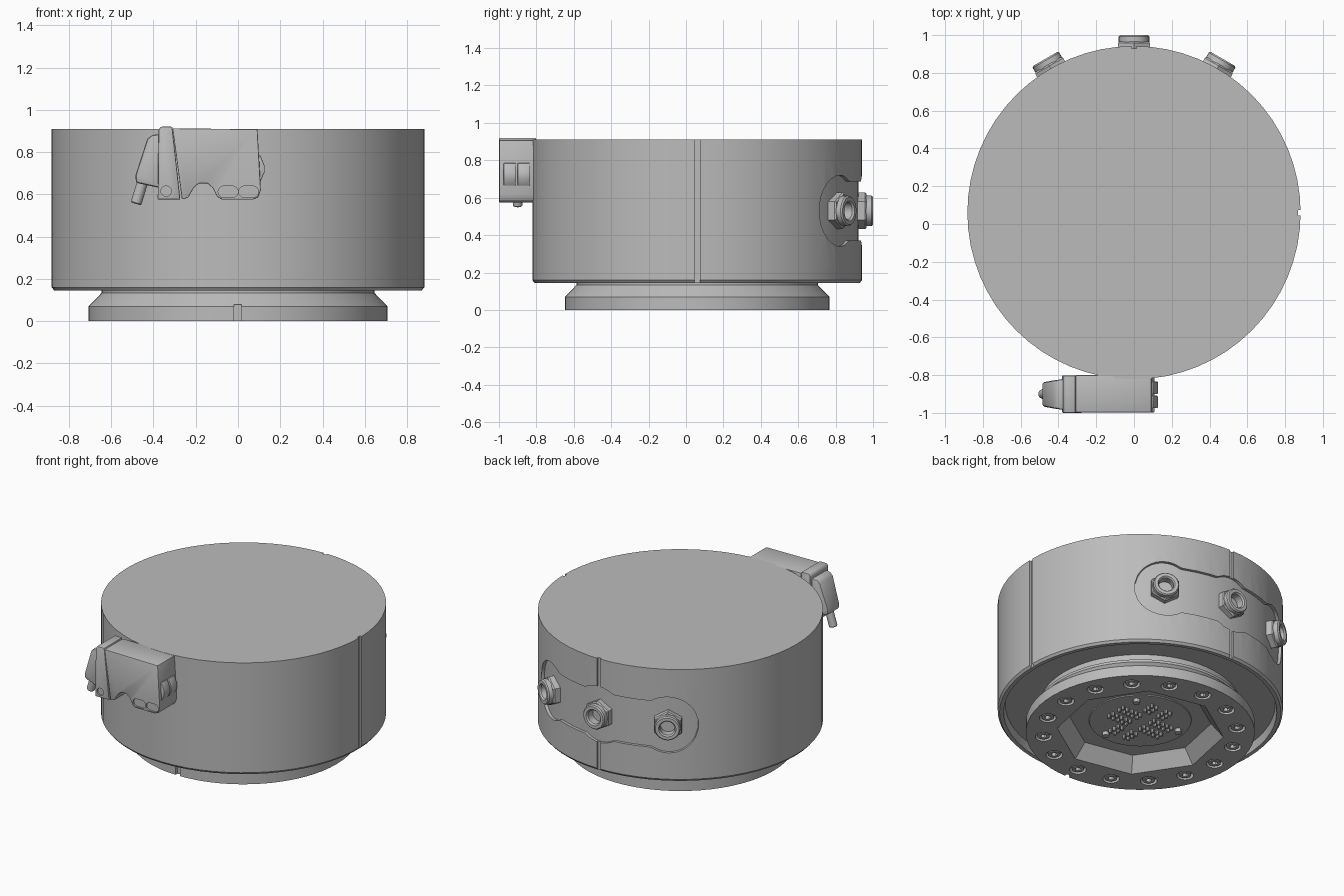
import bpy, bmesh
from math import sin, cos, pi, radians, sqrt
from mathutils import Matrix, Vector

if "Cube" in bpy.data.objects:
    bpy.data.objects.remove(bpy.data.objects["Cube"], do_unlink=True)

CY = 0.06          # y of the drum axis
R = 0.882          # drum radius
PORT_Z = 0.53      # height of the rear ports
AXIS = Matrix.Translation((0, CY, 0))

grey = bpy.data.materials.new("mid grey")
grey.use_nodes = True
grey.diffuse_color = (0.5, 0.5, 0.5, 1)
grey.node_tree.nodes["Principled BSDF"].inputs["Base Color"].default_value = (0.5, 0.5, 0.5, 1)
parts = []


def finish(name, bm, matrix=Matrix(), part=True):
    bmesh.ops.recalc_face_normals(bm, faces=bm.faces)
    bm.transform(matrix)
    mesh = bpy.data.meshes.new(name)
    bm.to_mesh(mesh)
    bm.free()
    obj = bpy.data.objects.new(name, mesh)
    bpy.context.collection.objects.link(obj)
    mesh.materials.append(grey)
    if part:
        parts.append(obj)
    else:
        obj.hide_render = True
    return obj


def lathe(name, profile, seg, matrix=AXIS, part=True):
    """Spin an (r, z) profile around the local z axis."""
    bm = bmesh.new()
    vs = [bm.verts.new((r, 0, z)) for r, z in profile]
    es = [bm.edges.new(pair) for pair in zip(vs, vs[1:])]
    bmesh.ops.spin(bm, geom=vs + es, cent=(0, 0, 0), axis=(0, 0, 1), angle=2 * pi, steps=seg)
    bmesh.ops.remove_doubles(bm, verts=bm.verts, dist=1e-5)
    return finish(name, bm, matrix, part)


def prism(name, outline, y0, y1, part=True):
    """Extrude an (x, z) outline along y."""
    bm = bmesh.new()
    face = bm.faces.new([bm.verts.new((x, y0, z)) for x, z in outline])
    new = bmesh.ops.extrude_face_region(bm, geom=[face])["geom"]
    bmesh.ops.translate(bm, vec=(0, y1 - y0, 0),
                        verts=[v for v in new if isinstance(v, bmesh.types.BMVert)])
    return finish(name, bm, part=part)


def box(name, x0, x1, y0, y1, z0, z1, part=True):
    return prism(name, [(x0, z0), (x1, z0), (x1, z1), (x0, z1)], y0, y1, part)


def cylinders(name, spots, r, z0, z1, seg, part=True):
    """Many upright cylinders in one mesh."""
    bm = bmesh.new()
    for x, y in spots:
        bmesh.ops.create_cone(bm, cap_ends=True, segments=seg, radius1=r, radius2=r, depth=z1 - z0,
                              matrix=Matrix.Translation((x, y + CY, (z0 + z1) / 2)))
    return finish(name, bm, part=part)


def apply(obj, mod):
    bpy.context.view_layer.objects.active = obj
    bpy.ops.object.modifier_apply(modifier=mod.name)


def cut(obj, cutter):
    mod = obj.modifiers.new("cut", "BOOLEAN")
    mod.operation, mod.solver, mod.object = "DIFFERENCE", "EXACT", cutter
    apply(obj, mod)
    bpy.data.objects.remove(cutter, do_unlink=True)


def soften(obj, width=0.008):
    mod = obj.modifiers.new("bevel", "BEVEL")
    mod.width, mod.segments, mod.limit_method = width, 2, "ANGLE"
    apply(obj, mod)


def stadium(cx, cz, half, r):
    arc = [radians(a) for a in range(-90, 91, 15)]
    return ([(cx + half + r * cos(a), cz + r * sin(a)) for a in arc]
            + [(cx - half - r * cos(a), cz - r * sin(a)) for a in arc])


# Drum with a lipped, hollow underside
drum = lathe("drum", [(0, 0.91), (R, 0.91), (R, 0.16), (R - 0.012, 0.145), (0.845, 0.145),
                      (0.835, 0.2), (0, 0.2)], 64)

# Vertical seams on the left side and the back
cut(drum, box("side_seam_cutter", R - 0.014, R + 0.1, CY - 0.014, CY + 0.014, 0.1, 1, False))
cut(drum, box("back_seam_cutter", -0.014, 0.014, CY + R - 0.014, CY + R + 0.1, 0.1, 1, False))

# Three-lobed recess around the rear ports
bm = bmesh.new()
rings = []
reach = 42.2
for i in range(73):
    deg = -reach + 2 * reach * i / 72
    d = min(abs(deg - c) for c in (-30, 0, 30)) * pi / 180 * R
    h = sqrt(max(0.19 ** 2 - d * d, 0.0004))
    if abs(deg) < 30:
        h = max(h, 0.158)
    a = radians(90 + deg)
    rings.append([bm.verts.new((r * cos(a), r * sin(a), PORT_Z + s * h))
                  for r, s in ((0.862, -1), (0.862, 1), (0.95, 1), (0.95, -1))])
for p, q in zip(rings, rings[1:]):
    for k in range(4):
        bm.faces.new((p[k], p[k - 1], q[k - 1], q[k]))
bm.faces.new(rings[0])
bm.faces.new(rings[-1])
cut(drum, finish("port_recess_cutter", bm, AXIS, False))

# Rear ports: hex nut and hollow round collar
for label, deg in (("right", 30), ("middle", 0), ("left", -30)):
    m = (Matrix.Translation((0, CY, PORT_Z)) @ Matrix.Rotation(radians(90 + deg), 4, "Z")
         @ Matrix.Rotation(pi / 2, 4, "Y"))
    lathe(label + "_port_nut", [(0.06, 0.85), (0.098, 0.85), (0.098, 0.897), (0.09, 0.906),
                                (0.06, 0.906), (0.06, 0.85)], 6, m)
    lathe(label + "_port_collar", [(0, 0.88), (0.046, 0.88), (0.046, 0.93), (0.054, 0.94),
                                   (0.074, 0.94), (0.081, 0.932), (0.081, 0.86), (0, 0.86)], 32, m)

# Flanged base with a tapered octagonal well
base = lathe("base_flange", [(0, 0), (0.708, 0), (0.708, 0.07), (0.646, 0.133), (0.646, 0.15),
                             (0.62, 0.165), (0.62, 0.21), (0, 0.21)], 64)
well = lathe("well_cutter", [(0, -0.01), (0.525, -0.01), (0.44, 0.09), (0, 0.09)], 8,
             AXIS @ Matrix.Rotation(radians(11), 4, "Z"), False)
cut(base, well)
cut(base, box("key_slot_cutter", -0.018, 0.016, -0.7, -0.625, -0.05, 0.078, False))

# Ring of sixteen recessed socket bolts
circle = [(0.6 * cos(k * pi / 8), 0.6 * sin(k * pi / 8)) for k in range(16)]
cut(base, cylinders("bolt_hole_cutter", circle, 0.052, -0.02, 0.03, 20, False))
bolts = cylinders("bolt_heads", circle, 0.038, 0.004, 0.04, 20)
cut(bolts, cylinders("bolt_socket_cutter", circle, 0.02, -0.02, 0.025, 6, False))

# Contact plate inside the well, with pin blocks and guide posts
lathe("contact_plate", [(0, 0.084), (0.315, 0.084), (0.32, 0.095), (0, 0.095)], 48)
pins, blocks = [], []
for sx in (-1, 1):
    for sy in (-1, 1):
        for bx, by, nx, ny in ((0.125, 0.05, 5, 2), (0.055, 0.165, 2, 3)):
            blocks.append((sx * bx, sy * by, nx, ny))
for bx, by, nx, ny in blocks:
    pins += [(bx + (i - (nx - 1) / 2) * 0.035, by + (j - (ny - 1) / 2) * 0.035)
             for i in range(nx) for j in range(ny)]
cylinders("contact_pins", pins, 0.011, 0.06, 0.09, 8)
cylinders("guide_posts", [(0.26 * cos(a), 0.26 * sin(a)) for a in
                          (radians(d) for d in (45, 165, 285))], 0.022, 0.06, 0.09, 12)

# Front connector housing with an arched cut-out below
housing = prism("connector_housing", [(-0.31, 0.912), (0.092, 0.908), (0.108, 0.62), (0.095, 0.585),
                                      (0.07, 0.575), (-0.075, 0.575), (-0.1, 0.59), (-0.12, 0.63),
                                      (-0.145, 0.652), (-0.185, 0.652), (-0.21, 0.63), (-0.235, 0.585),
                                      (-0.265, 0.575)], -0.998, -0.8)
soften(housing, 0.005)
for cx in (-0.047, 0.05):
    cut(housing, prism("slot_cutter", stadium(cx, 0.612, 0.02, 0.027), -1.02, -0.988, False))

# Connector clamp beside the housing
clamp = prism("connector_clamp", [(-0.38, 0.575), (-0.273, 0.575), (-0.311, 0.92), (-0.365, 0.92),
                                  (-0.376, 0.905)], -1.0, -0.802)
soften(clamp, 0.006)
cut(clamp, prism("pivot_cutter", stadium(-0.34, 0.615, 0.001, 0.024), -1.02, -0.99, False))

# Cable hood narrowing outward, and the cable stub
hood = prism("cable_hood", [(-0.37, 0.885), (-0.41, 0.88), (-0.43, 0.86), (-0.485, 0.69),
                            (-0.483, 0.655), (-0.37, 0.63)], -0.985, -0.82)
for v in hood.data.vertices:
    taper = 1 - 2.2 * max(0, -0.38 - v.co.x)
    v.co.y = -0.9 + (v.co.y + 0.9) * taper
soften(hood, 0.012)
start, end = Vector((-0.445, -0.9, 0.68)), Vector((-0.483, -0.9, 0.555))
stub_dir = (end - start).to_track_quat("Z", "Y").to_matrix().to_4x4()
length = (end - start).length
lathe("cable_stub", [(0, 0), (0.026, 0), (0.026, length - 0.005), (0.021, length), (0, length)], 20,
      Matrix.Translation(start) @ stub_dir)

# Pair of latch tabs on the far end of the housing
for label, y in (("front", -0.975), ("rear", -0.9)):
    tab = prism(label + "_latch_tab", [(0.085, 0.785), (0.105, 0.785), (0.126, 0.735), (0.126, 0.705),
                                       (0.108, 0.665), (0.085, 0.665)], y, y + 0.066)
    soften(tab, 0.004)

# Smooth curved faces, keep hard edges
bpy.ops.object.select_all(action="DESELECT")
for obj in parts:
    obj.select_set(True)
bpy.context.view_layer.objects.active = drum
bpy.ops.object.shade_smooth_by_angle(angle=radians(30))
